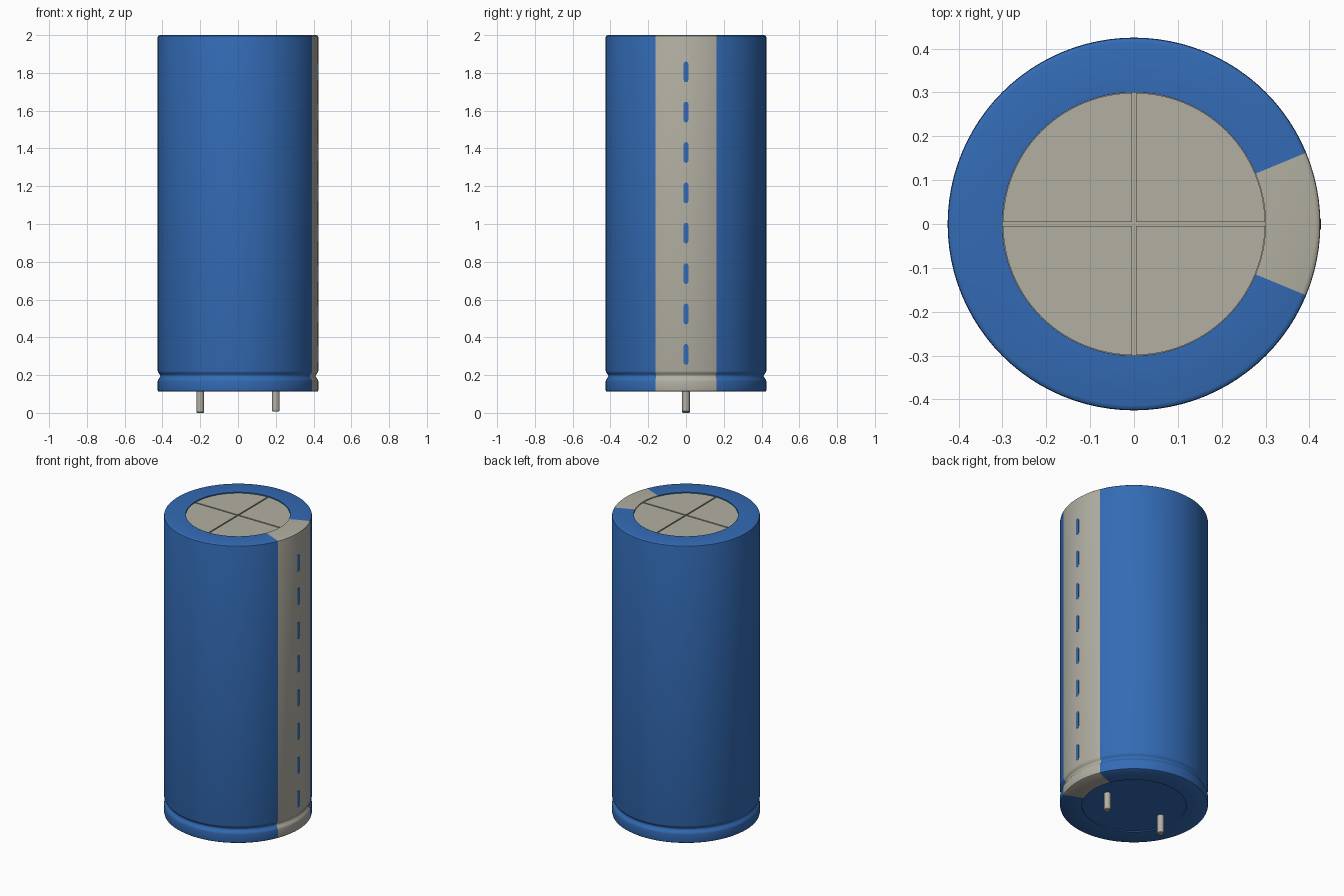
import bpy, bmesh, math
from mathutils import Matrix

old = bpy.data.objects.get("Cube")
if old:
    bpy.data.objects.remove(old, do_unlink=True)

SEGS = 96          # 6 segments = 22.5 degrees, half the stripe
R, HOLE = 0.425, 0.30
BOTTOM, TOP = 0.112, 2.0


def material(name, rgb):
    m = bpy.data.materials.new(name)
    m.use_nodes = True
    m.diffuse_color = (*rgb, 1)
    m.node_tree.nodes["Principled BSDF"].inputs["Base Color"].default_value = (*rgb, 1)
    return m


blue = material("sleeve blue", (0.033, 0.147, 0.462))
beige = material("stripe beige", (0.448, 0.429, 0.363))
metal = material("can aluminium", (0.448, 0.429, 0.363))
tin = material("pin tin", (0.46, 0.43, 0.38))


def make_object(name, bm, mats, smooth=True):
    bmesh.ops.recalc_face_normals(bm, faces=bm.faces)
    me = bpy.data.meshes.new(name)
    bm.to_mesh(me)
    bm.free()
    for m in mats:
        me.materials.append(m)
    ob = bpy.data.objects.new(name, me)
    bpy.context.collection.objects.link(ob)
    if smooth:
        bpy.ops.object.select_all(action="DESELECT")
        ob.select_set(True)
        bpy.context.view_layer.objects.active = ob
        bpy.ops.object.shade_smooth_by_angle(angle=math.radians(35))
    return ob


def revolve(profile, segs):
    """Spin (radius, z) points around the z axis."""
    bm = bmesh.new()
    verts = [bm.verts.new((r, 0, z)) for r, z in profile]
    edges = [bm.edges.new(p) for p in zip(verts, verts[1:])]
    bmesh.ops.spin(bm, geom=verts + edges, cent=(0, 0, 0), axis=(0, 0, 1),
                   angle=math.tau, steps=segs, use_merge=True)
    bmesh.ops.remove_doubles(bm, verts=bm.verts, dist=1e-5)
    return bm


def prism(outline, z0, z1):
    """Extrude an xy outline between two heights."""
    bm = bmesh.new()
    face = bm.faces.new([bm.verts.new((x, y, z0)) for x, y in outline])
    ext = bmesh.ops.extrude_face_region(bm, geom=[face], use_keep_orig=True)
    for v in ext["geom"]:
        if isinstance(v, bmesh.types.BMVert):
            v.co.z = z1
    return bm


# Shrink sleeve: rolled rims and a crimp groove near the base
sleeve = [(HOLE, 1.985), (HOLE, TOP), (0.414, TOP), (0.419, 1.9985),
          (0.4235, 1.995), (R, 1.989), (R, 0.222), (0.4235, 0.216),
          (0.419, 0.209), (0.413, 0.203), (0.411, 0.196), (0.413, 0.189),
          (0.419, 0.181), (0.4235, 0.175), (R, 0.168), (R, 0.12),
          (0.4235, 0.115), (0.419, BOTTOM), (HOLE, BOTTOM), (HOLE, 0.122)]
bm = revolve(sleeve, SEGS)
for f in bm.faces:
    c = f.calc_center_median()
    f.material_index = int(abs(math.atan2(c.y, c.x)) < math.radians(22.5))
make_object("sleeve", bm, [blue, beige])

# Vent floor of the can and the base plug
make_object("vent_floor", revolve([(0, 1.985), (HOLE, 1.985)], SEGS), [metal], False)
make_object("base_plug", revolve([(0, 0.118), (HOLE - 0.001, 0.118), (HOLE - 0.001, 0.14)], SEGS),
            [blue])

# Four raised quadrants leave the cross-shaped vent score
gap, rad = 0.004, HOLE - 0.001
start = math.asin(gap / rad)
for q in range(4):
    outline = [(gap, gap)]
    for i in range(25):
        a = start + (math.pi / 2 - 2 * start) * i / 24
        outline.append((rad * math.cos(a), rad * math.sin(a)))
    bm = prism(outline, 1.985, 1.994)
    bmesh.ops.rotate(bm, verts=bm.verts, matrix=Matrix.Rotation(q * math.pi / 2, 3, "Z"))
    make_object(f"vent_quadrant_{q + 1}", bm, [metal], False)

# Dashes on the stripe: thin rounded plates
hw, hh = 0.0125, 0.055
for k in range(8):
    zc = 0.31 + k * 0.2137
    outline = []
    for i in range(14):
        a = math.pi * (i % 7) / 6 + (math.pi if i > 6 else 0)
        shift = hh - hw if i < 7 else hw - hh
        outline.append((hw * math.cos(a), zc + shift + hw * math.sin(a)))
    bm = prism(outline, R - 0.002, R + 0.001)
    for v in bm.verts:
        v.co = (v.co.z, v.co.x, v.co.y)
    make_object(f"stripe_dash_{k + 1}", bm, [blue], False)

# Lead pins, one slightly longer
for name, x, z in (("right_pin", -0.2, 0.0), ("left_pin", 0.2, 0.007)):
    bm = revolve([(0, z), (0.017, z), (0.02, z + 0.004), (0.02, 0.13)], 24)
    bmesh.ops.translate(bm, verts=bm.verts, vec=(x, 0, 0))
    make_object(name, bm, [tin])
